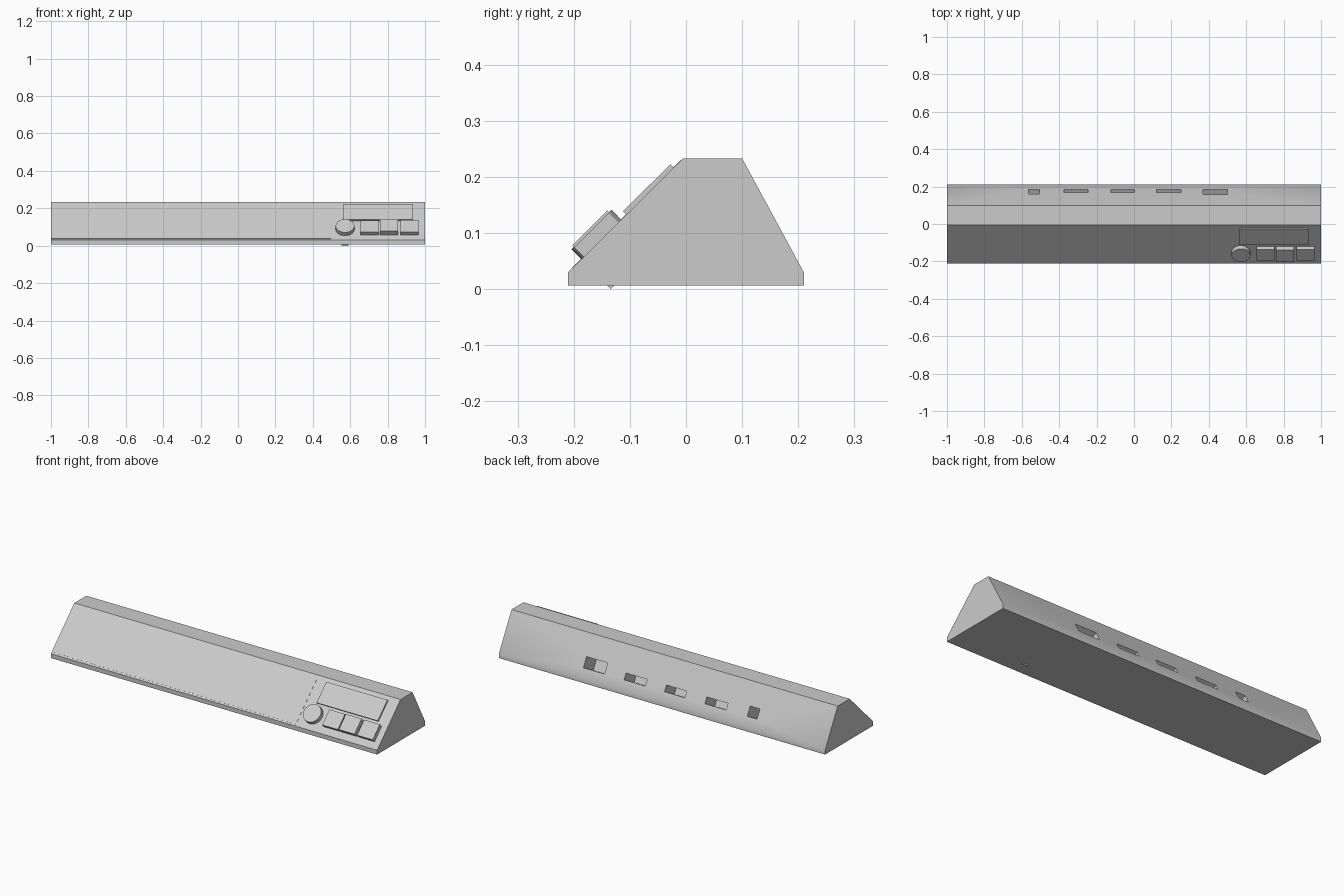
import bpy, bmesh, math
from mathutils import Matrix, Vector

if "Cube" in bpy.data.objects:
    bpy.data.objects.remove(bpy.data.objects["Cube"], do_unlink=True)

# One plain plastic colour
GREY = (0.6, 0.6, 0.6, 1)
plastic = bpy.data.materials.new("grey_plastic")
plastic.use_nodes = True
plastic.diffuse_color = GREY
plastic.node_tree.nodes["Principled BSDF"].inputs["Base Color"].default_value = GREY

FRONT_TILT = math.atan2(0.203, 0.205)
BACK_TILT = -math.atan2(0.203, 0.11)


def finish(name, bm):
    bmesh.ops.recalc_face_normals(bm, faces=bm.faces)
    mesh = bpy.data.meshes.new(name)
    bm.to_mesh(mesh)
    bm.free()
    mesh.materials.append(plastic)
    obj = bpy.data.objects.new(name, mesh)
    bpy.context.collection.objects.link(obj)
    return obj


def smooth(obj):
    bpy.ops.object.select_all(action="DESELECT")
    obj.select_set(True)
    bpy.context.view_layer.objects.active = obj
    bpy.ops.object.shade_smooth_by_angle(angle=math.radians(30))


def slope_frame(base, tilt):
    return Matrix.Translation(Vector(base)) @ Matrix.Rotation(tilt, 4, "X")


def block(name, base, tilt, size, lift=0.0):
    """Box on a sloped face; lift is its centre above that face."""
    bm = bmesh.new()
    place = slope_frame(base, tilt) @ Matrix.Translation((0, 0, lift))
    bmesh.ops.create_cube(bm, size=1, matrix=place @ Matrix.Diagonal((*size, 1)))
    return finish(name, bm)


# Housing: end profile extruded along x
profile = [(-0.21, 0.006), (-0.21, 0.03), (-0.005, 0.233),
           (0.10, 0.233), (0.21, 0.03), (0.21, 0.006)]
bm = bmesh.new()
end = bm.faces.new([bm.verts.new((-1, y, z)) for y, z in profile])
extruded = bmesh.ops.extrude_face_region(bm, geom=[end])["geom"]
bmesh.ops.translate(bm, vec=(2, 0, 0),
                    verts=[v for v in extruded if isinstance(v, bmesh.types.BMVert)])
housing = finish("housing", bm)

# Port recesses cut into the back: x centre, width, slope height, z centre
ports = [(-0.535, 0.06, 0.053, 0.10), (-0.31, 0.13, 0.035, 0.092),
         (-0.06, 0.125, 0.035, 0.092), (0.185, 0.13, 0.035, 0.092),
         (0.435, 0.13, 0.058, 0.102)]
for x, width, height, z in ports:
    y = 0.10 + 0.11 * (0.233 - z) / 0.203
    cutter = block("port_cutter", (x, y, z), BACK_TILT, (width, height, 0.2))
    cutter.hide_render = True
    cut = housing.modifiers.new("port", "BOOLEAN")
    cut.operation = "DIFFERENCE"
    cut.solver = "EXACT"
    cut.object = cutter
    bpy.context.view_layer.objects.active = housing
    bpy.ops.object.modifier_apply(modifier=cut.name)
    bpy.data.objects.remove(cutter, do_unlink=True)
smooth(housing)

# Thin cover over the long part of the front slope
block("front_cover", (-0.25, -0.1055, 0.1335), FRONT_TILT, (1.495, 0.275, 0.002))

# Display and three push buttons
block("display", (0.748, -0.064, 0.1746), FRONT_TILT, (0.375, 0.119, 0.017))
for i, (x, rise) in enumerate([(0.703, 0.023), (0.808, 0.029), (0.917, 0.024)]):
    block(f"button_{i + 1}", (x, -0.151, 0.0884), FRONT_TILT,
          (0.096, 0.088, rise), rise / 2)

# Rotary knob
bm = bmesh.new()
knob_place = slope_frame((0.572, -0.151, 0.0884), FRONT_TILT)
bmesh.ops.create_cone(bm, cap_ends=True, segments=32, radius1=0.05, radius2=0.05,
                      depth=0.025,
                      matrix=knob_place @ Matrix.Translation((0, 0, 0.0125)))
smooth(finish("knob", bm))

# Small tab showing under the base
block("base_tab", (0.572, -0.134, 0.006), math.pi / 4, (0.035, 0.0085, 0.0085))
